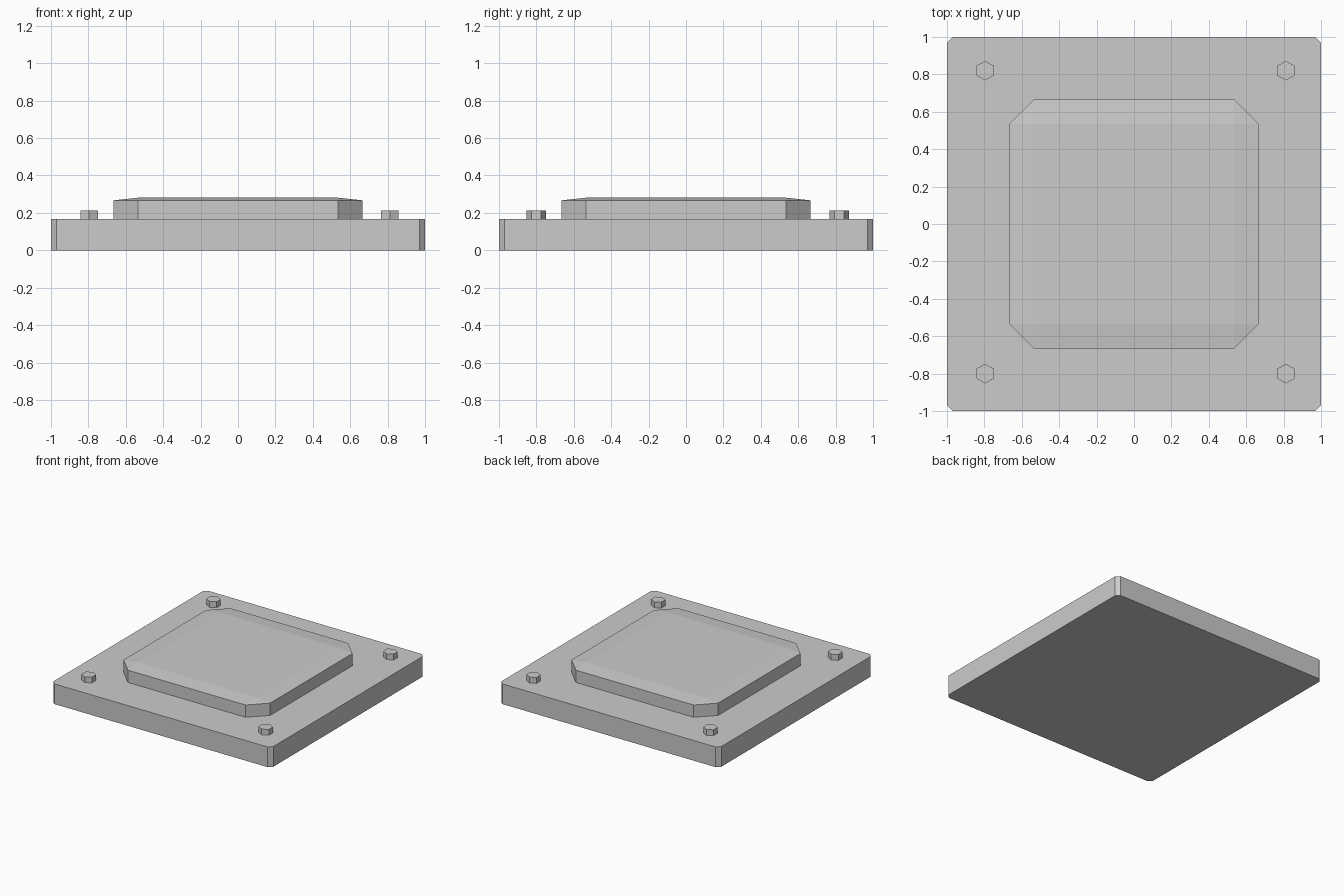
import bpy, bmesh
from math import sin, cos, radians

if "Cube" in bpy.data.objects:
    bpy.data.objects.remove(bpy.data.objects["Cube"])


def chamfered(h, c):
    """Square outline of half width h with corners cut by c, counter-clockwise."""
    k = h - c
    return [(h, -k), (h, k), (k, h), (-k, h), (-h, k), (-h, -k), (-k, -h), (k, -h)]


def prism(name, outline, z0, z1, location=(0, 0, 0)):
    bm = bmesh.new()
    base = bm.faces.new([bm.verts.new((x, y, z0)) for x, y in outline])
    top = bmesh.ops.extrude_face_region(bm, geom=[base], use_keep_orig=True)["geom"]
    bmesh.ops.translate(bm, vec=(0, 0, z1 - z0),
                        verts=[g for g in top if isinstance(g, bmesh.types.BMVert)])
    return finish(bm, name, location)


def finish(bm, name, location=(0, 0, 0)):
    bmesh.ops.recalc_face_normals(bm, faces=bm.faces)
    mesh = bpy.data.meshes.new(name)
    bm.to_mesh(mesh)
    bm.free()
    obj = bpy.data.objects.new(name, mesh)
    obj.location = location
    bpy.context.collection.objects.link(obj)
    return obj


# Base slab with small corner chamfers
BASE_TOP = 0.166
prism("base_plate", chamfered(1.0, 0.03), 0, BASE_TOP)

# Raised pad: chamfered block whose rim slopes up to a flat square
half, cut = 0.666, 0.131
bm = bmesh.new()
low, high = ([bm.verts.new((x, y, z)) for x, y in chamfered(half, cut)]
             for z in (BASE_TOP, 0.267))
k = half - cut
crown = [bm.verts.new((x, y, 0.281)) for x, y in ((k, k), (-k, k), (-k, -k), (k, -k))]
bm.faces.new(low)
bm.faces.new(crown)
for i in range(8):
    j = (i + 1) % 8
    bm.faces.new((low[i], low[j], high[j], high[i]))
for i in range(4):
    a, b, c = high[2 * i], high[2 * i + 1], high[(2 * i + 2) % 8]
    bm.faces.new((a, b, crown[i], crown[i - 1]))   # sloped side strip
    bm.faces.new((b, c, crown[i]))                 # corner triangle
finish(bm, "raised_pad")

# Hexagonal bolt heads near the corners
hexagon = [(0.054 * cos(radians(a)), 0.052 * sin(radians(a))) for a in range(30, 390, 60)]
for side, x in (("left", -0.796), ("right", 0.812)):
    for end, y in (("front", -0.80), ("back", 0.82)):
        prism(f"bolt_{end}_{side}", hexagon, BASE_TOP, 0.214, (x, y, 0))
